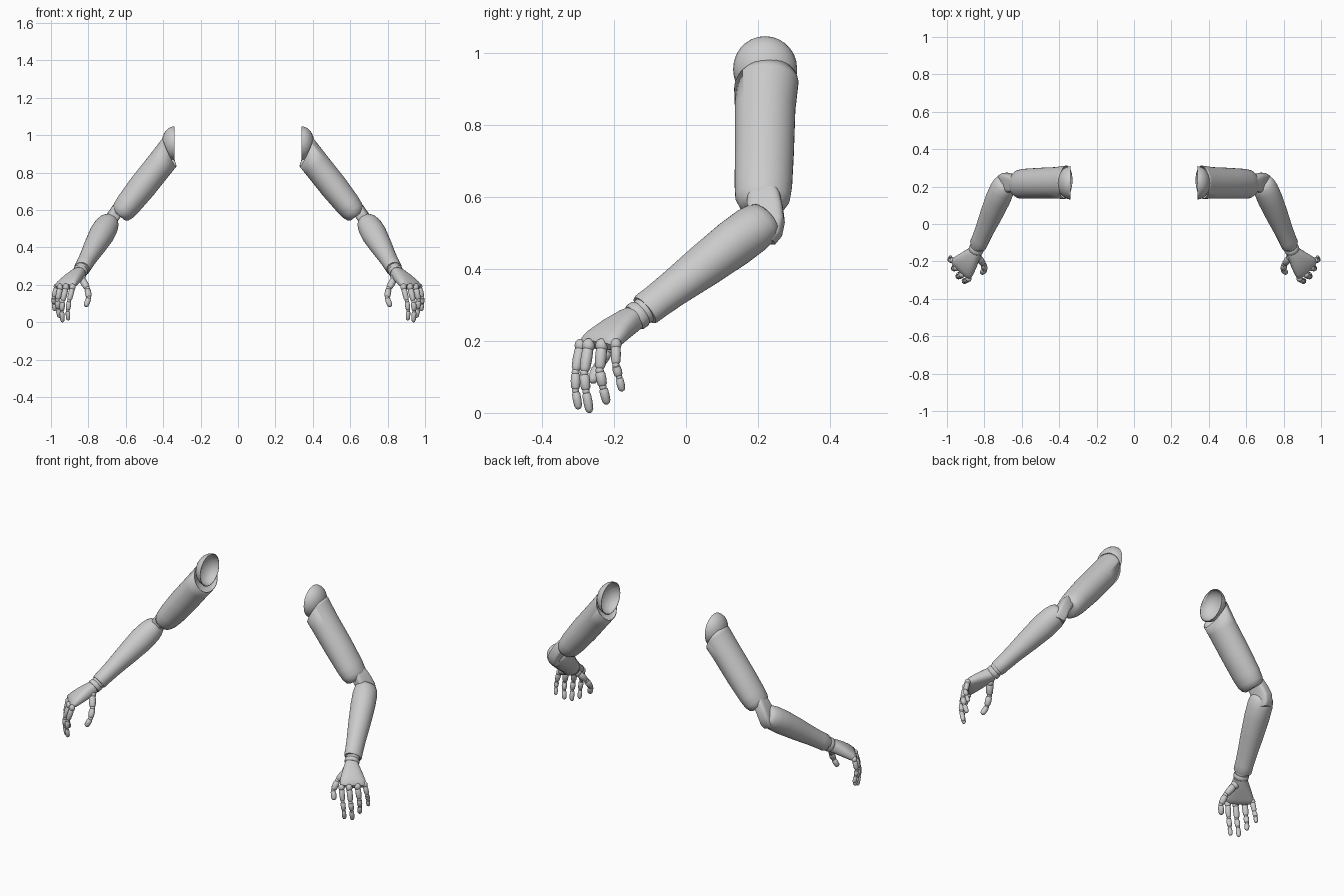
import bpy, bmesh, math
from mathutils import Vector, Matrix

cube = bpy.data.objects.get("Cube")
if cube:
    bpy.data.objects.remove(cube, do_unlink=True)

GREY = (0.6, 0.6, 0.6, 1.0)
mat = bpy.data.materials.new("light_grey")
mat.use_nodes = True
mat.diffuse_color = GREY
mat.node_tree.nodes["Principled BSDF"].inputs["Base Color"].default_value = GREY

HINGE = Vector((0.78, -0.13, 0.62))


def loft(bm, rings, side, power=2.0, n=32):
    """Skin elliptical rings (centre, radius along side, other radius)."""
    centres = [Vector(r[0]) for r in rings]
    loops = []
    for i, (c, (_, ru, rv)) in enumerate(zip(centres, rings)):
        axis = (centres[min(i + 1, len(rings) - 1)] - centres[max(i - 1, 0)]).normalized()
        u = (Vector(side) - axis * axis.dot(Vector(side))).normalized()
        v = axis.cross(u)
        loop = []
        for k in range(n):
            a = math.tau * k / n
            x, y = (math.copysign(abs(t) ** (2 / power), t) for t in (math.cos(a), math.sin(a)))
            loop.append(bm.verts.new(c + u * ru * x + v * rv * y))
        loops.append(loop)
    for a, b in zip(loops, loops[1:]):
        for k in range(n):
            m = (k + 1) % n
            bm.faces.new((a[k], a[m], b[m], b[k]))
    bm.faces.new(loops[0][::-1])
    bm.faces.new(loops[-1])


def ball(bm, centre, radii):
    bmesh.ops.create_uvsphere(bm, u_segments=24, v_segments=14, radius=1,
                              matrix=Matrix.Translation(centre) @ Matrix.Diagonal((*radii, 1)))


def finish(name, bm, shell=0.0):
    """Make the object, mirrored to the other arm."""
    bmesh.ops.recalc_face_normals(bm, faces=bm.faces)
    mesh = bpy.data.meshes.new(name)
    bm.to_mesh(mesh)
    bm.free()
    mesh.materials.append(mat)
    ob = bpy.data.objects.new(name, mesh)
    bpy.context.collection.objects.link(ob)
    bpy.ops.object.select_all(action="DESELECT")
    ob.select_set(True)
    bpy.context.view_layer.objects.active = ob
    bpy.ops.object.shade_smooth_by_angle(angle=math.radians(40))
    if shell:
        solid = ob.modifiers.new("shell", "SOLIDIFY")
        solid.thickness = shell
    mirror = ob.modifiers.new("mirror", "MIRROR")
    mirror.use_mirror_merge = False


def along(start, end, profile):
    a, b = Vector(start), Vector(end)
    return [(a.lerp(b, t), ru, rv) for t, ru, rv in profile]


# Shoulder cap: open half dome facing the body
bm = bmesh.new()
ball(bm, (0.34, 0.22, 0.957), (0.068, 0.089, 0.09))
bmesh.ops.bisect_plane(bm, geom=bm.verts[:] + bm.edges[:] + bm.faces[:],
                       plane_co=(0.34, 0, 0), plane_no=(1, 0, 0), clear_inner=True)
finish("shoulder_cap", bm, 0.004)

# Upper arm: tube with a slanted open top
bm = bmesh.new()
rings = []
for s, ru, rv, y in ((-0.66, 0.076, 0.098, 0.226), (-0.5, 0.076, 0.09, 0.223),
                     (-0.4, 0.075, 0.084, 0.22), (-0.25, 0.075, 0.082, 0.218),
                     (-0.13, 0.069, 0.08, 0.215), (-0.085, 0.063, 0.076, 0.213),
                     (-0.06, 0.054, 0.064, 0.212), (-0.05, 0.04, 0.05, 0.212)):
    rings.append(((0.666 + 0.62 * s, y, 0.53 - 0.78 * s), ru, rv))
loft(bm, rings, (0.78, 0, 0.62), n=40)
slant = Vector((0, 0.097, 0.02)).cross(Vector((0.037, 0, 0.076)))
bmesh.ops.bisect_plane(bm, geom=bm.verts[:] + bm.edges[:] + bm.faces[:],
                       plane_co=(0.37, 0.22, 0.915), plane_no=slant, clear_inner=True)
finish("upper_arm", bm, 0.004)

# Elbow link: boxy rounded block between the two arm shells
bm = bmesh.new()
loft(bm, [((0.628, 0.215, 0.62), 0.03, 0.035), ((0.645, 0.217, 0.598), 0.033, 0.046),
          ((0.668, 0.22, 0.565), 0.033, 0.05), ((0.688, 0.222, 0.53), 0.033, 0.052),
          ((0.699, 0.224, 0.495), 0.033, 0.042), ((0.704, 0.222, 0.475), 0.028, 0.025)],
     HINGE, power=4)
finish("elbow_link", bm)

# Forearm
bm = bmesh.new()
ELBOW, WRIST = (0.692, 0.215, 0.533), (0.835, -0.115, 0.285)
loft(bm, along(ELBOW, WRIST, ((-0.04, 0.035, 0.042), (-0.025, 0.046, 0.054), (0.02, 0.057, 0.063),
                              (0.1, 0.065, 0.067), (0.25, 0.068, 0.066), (0.5, 0.059, 0.061),
                              (0.75, 0.048, 0.053), (0.9, 0.044, 0.05), (0.985, 0.043, 0.05),
                              (1.0, 0.04, 0.047))), HINGE, n=40)
finish("forearm", bm)

# Wrist ball and cuff
bm = bmesh.new()
ball(bm, WRIST, (0.038, 0.038, 0.038))
loft(bm, along(WRIST, (0.85, -0.15, 0.26), ((0.3, 0.036, 0.038), (0.4, 0.039, 0.041),
                                            (0.75, 0.039, 0.041), (0.85, 0.036, 0.038))), HINGE)
finish("wrist", bm)

# Palm
bm = bmesh.new()
ACROSS = (0.65, 0.76, 0)
loft(bm, [((0.845, -0.142, 0.265), 0.034, 0.033), ((0.858, -0.16, 0.255), 0.041, 0.035),
          ((0.886, -0.195, 0.232), 0.057, 0.033), ((0.913, -0.227, 0.208), 0.07, 0.028),
          ((0.924, -0.241, 0.195), 0.071, 0.023), ((0.93, -0.248, 0.188), 0.064, 0.014)],
     ACROSS, power=2.5)
finish("palm", bm)


def finger(name, points, r):
    """Tapered capsule segments with small ball joints between them."""
    bm = bmesh.new()
    pts = [Vector(p) for p in points]
    ball(bm, pts[0], (r * 1.1, r * 1.1, r * 1.25))
    for i, (a, b) in enumerate(zip(pts, pts[1:])):
        q = r * (1 - 0.1 * i)
        if i:
            ball(bm, a, (q * 0.8,) * 3)
        loft(bm, along(a, b, ((0.06, q * 0.65, q * 0.65), (0.16, q * 0.95, q * 0.95),
                              (0.5, q, q), (0.82, q * 0.9, q * 0.9),
                              (0.95, q * 0.6, q * 0.6), (1.0, q * 0.25, q * 0.25))),
             ACROSS, n=16)
    finish(name, bm)


# Fingers and thumb
finger("little_finger", ((0.97, -0.195, 0.19), (0.985, -0.195, 0.132),
                         (0.985, -0.186, 0.1), (0.98, -0.177, 0.06)), 0.014)
finger("ring_finger", ((0.95, -0.234, 0.187), (0.965, -0.24, 0.118),
                       (0.963, -0.231, 0.072), (0.953, -0.219, 0.024)), 0.016)
finger("middle_finger", ((0.92, -0.271, 0.187), (0.938, -0.283, 0.11),
                         (0.942, -0.278, 0.06), (0.938, -0.267, 0.0)), 0.016)
finger("index_finger", ((0.885, -0.293, 0.187), (0.903, -0.307, 0.113),
                        (0.91, -0.307, 0.062), (0.908, -0.298, 0.01)), 0.015)
finger("thumb", ((0.835, -0.175, 0.233), (0.805, -0.215, 0.178),
                 (0.797, -0.245, 0.13), (0.815, -0.262, 0.083)), 0.019)
